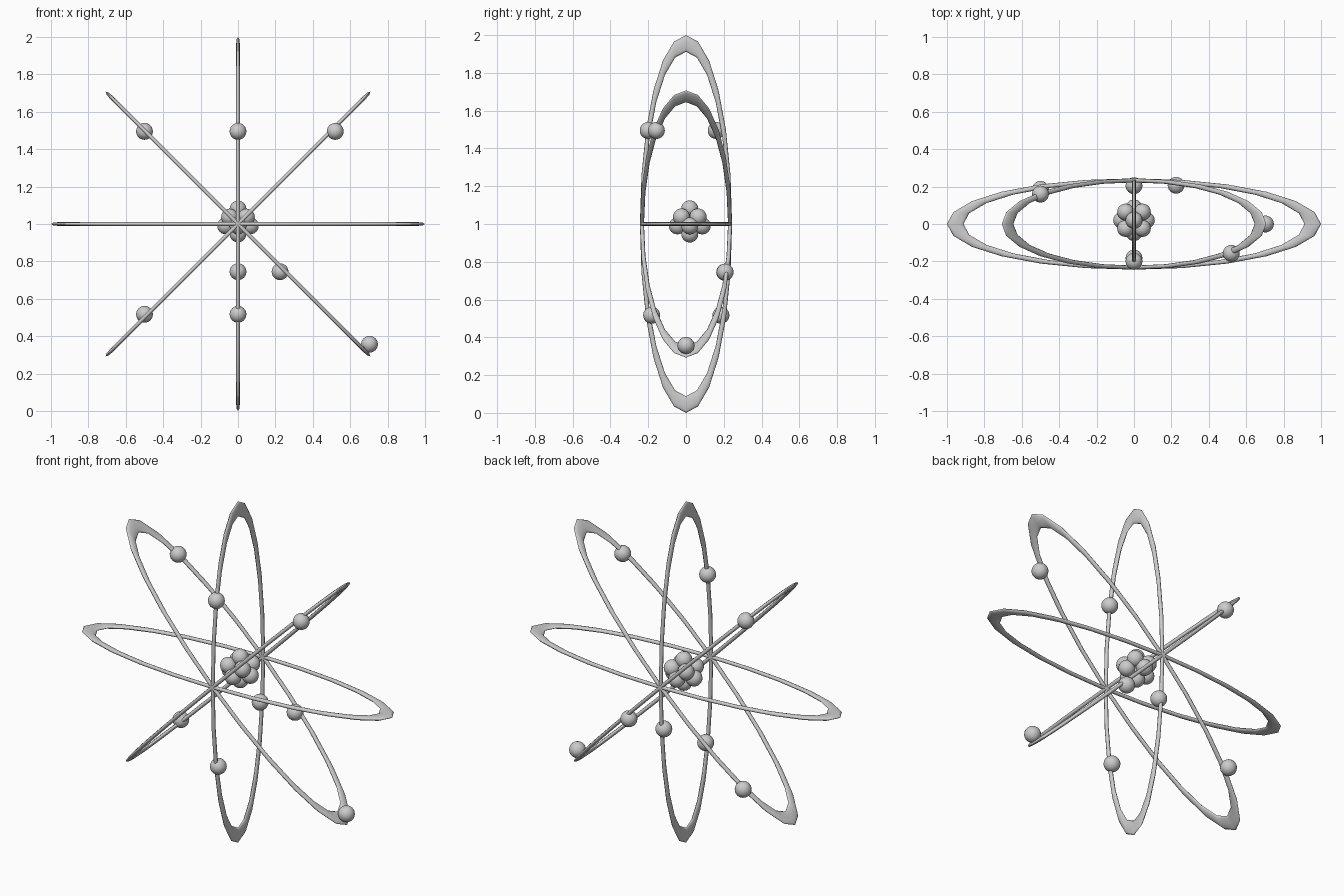
import bpy
from math import radians

if "Cube" in bpy.data.objects:
    bpy.data.objects.remove(bpy.data.objects["Cube"])


def smooth(ob):
    for p in ob.data.polygons:
        p.use_smooth = True


def ball(name, loc, r=0.045):
    bpy.ops.mesh.primitive_uv_sphere_add(segments=24, ring_count=12, radius=r, location=loc)
    ob = bpy.context.object
    ob.name = name
    smooth(ob)


# Four flattened elliptical orbits, turned about the y axis
for i in range(4):
    bpy.ops.mesh.primitive_torus_add(major_segments=24, minor_segments=8,
                                     major_radius=0.956, minor_radius=0.044,
                                     location=(0, 0, 1))
    ring = bpy.context.object
    ring.name = f"orbit_ring_{i + 1}"
    ring.scale = (1, 0.244, 0.24)
    ring.rotation_euler = (0, radians(45 * i), 0)
    smooth(ring)

# Nucleus: top, square layer, diamond layer, bottom
cy = 0.02
nucleus = [(0, cy, 1.08), (0, cy, 0.947)]
nucleus += [(sx * 0.045, cy + sy * 0.044, 1.037) for sx in (-1, 1) for sy in (-1, 1)]
nucleus += [(s * 0.066, cy, 0.99) for s in (-1, 1)]
nucleus += [(0, cy + s * 0.066, 0.99) for s in (-1, 1)]
for i, p in enumerate(nucleus):
    ball(f"nucleus_ball_{i + 1}", p)

# Electrons on the orbits
electrons = [(0.52, -0.157, 1.495), (-0.5, 0.16, 1.495), (0, -0.2, 1.495),
             (0.225, 0.207, 0.745), (0, 0.205, 0.745), (-0.5, 0.185, 0.517),
             (0, -0.182, 0.517), (0.703, 0, 0.357)]
for i, p in enumerate(electrons):
    ball(f"electron_{i + 1}", p)
